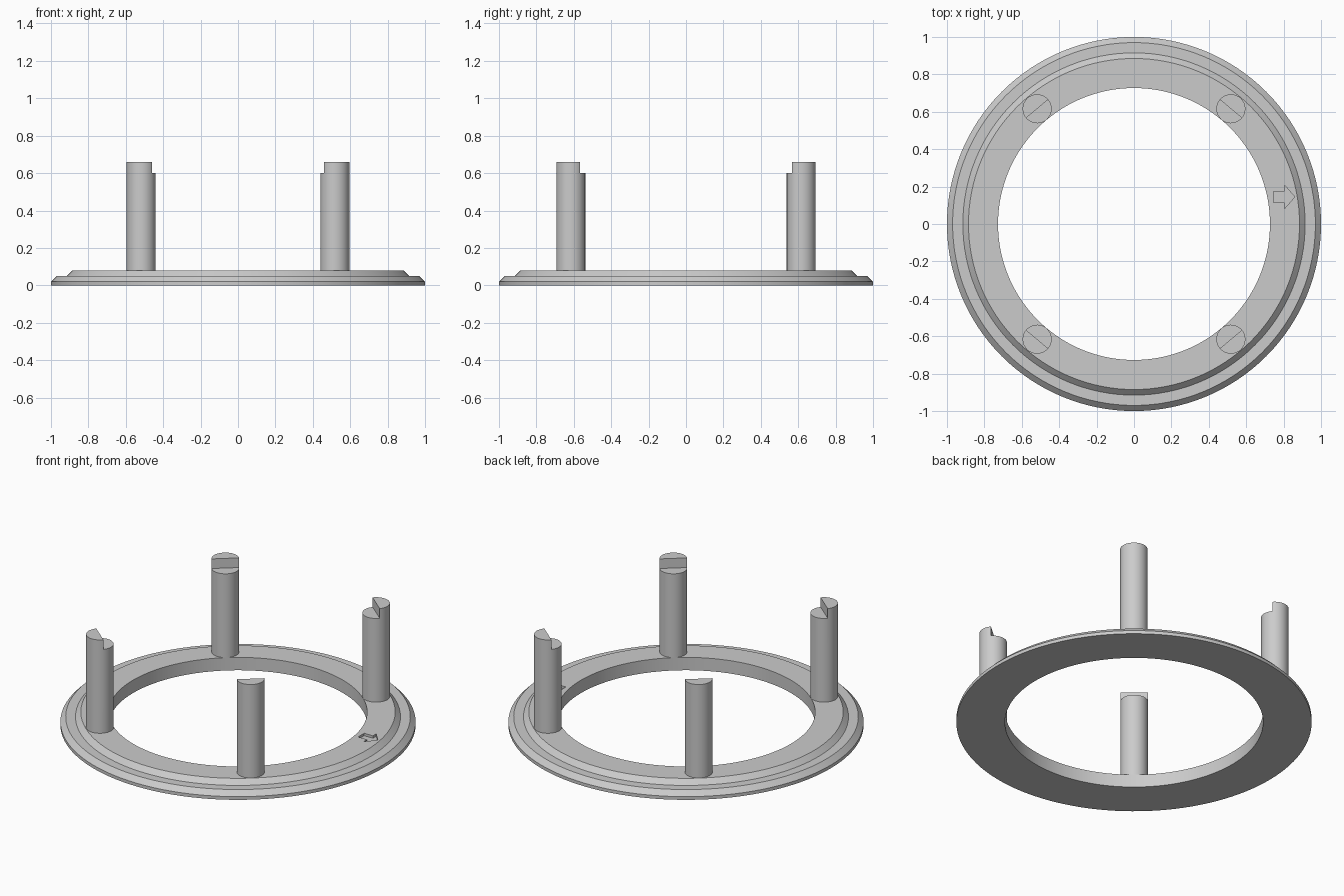
import bpy, bmesh, math
from mathutils import Matrix, Vector

cube = bpy.data.objects.get("Cube")
if cube:
    bpy.data.objects.remove(cube, do_unlink=True)

grey = bpy.data.materials.new("plain grey")
grey.use_nodes = True
colour = (0.6, 0.6, 0.6, 1)
grey.diffuse_color = colour
grey.node_tree.nodes["Principled BSDF"].inputs["Base Color"].default_value = colour


def make_object(name, bm):
    bmesh.ops.recalc_face_normals(bm, faces=bm.faces)
    mesh = bpy.data.meshes.new(name)
    bm.to_mesh(mesh)
    bm.free()
    mesh.materials.append(grey)
    obj = bpy.data.objects.new(name, mesh)
    bpy.context.collection.objects.link(obj)
    return obj


def select_only(obj):
    bpy.ops.object.select_all(action='DESELECT')
    obj.select_set(True)
    bpy.context.view_layer.objects.active = obj


def smooth(obj):
    select_only(obj)
    bpy.ops.object.shade_smooth_by_angle(angle=math.radians(20))


def lathe(name, profile, steps):
    """Turn a closed (radius, height) profile around z."""
    bm = bmesh.new()
    rings = []
    for i in range(steps):
        a = math.tau * i / steps
        rings.append([bm.verts.new((r * math.cos(a), r * math.sin(a), z)) for r, z in profile])
    n = len(profile)
    for i in range(steps):
        a, b = rings[i], rings[(i + 1) % steps]
        for j in range(n):
            k = (j + 1) % n
            bm.faces.new((a[j], b[j], b[k], a[k]))
    return make_object(name, bm)


def prism(bm, outline, z0, z1):
    """Extrude a flat outline from z0 to z1."""
    face = bm.faces.new([bm.verts.new((x, y, z0)) for x, y in outline])
    new = bmesh.ops.extrude_face_region(bm, geom=[face])["geom"]
    verts = [g for g in new if isinstance(g, bmesh.types.BMVert)]
    bmesh.ops.translate(bm, verts=verts, vec=(0, 0, z1 - z0))


# Stepped flange ring
TOP = 0.08
ring = lathe("flange_ring", [(0.727, 0), (1, 0), (1, 0.02), (0.97, 0.05),
                             (0.915, 0.05), (0.885, TOP), (0.727, TOP)], 128)

# Shallow arrow engraved in the ring, pointing outward
half = [(-0.06, 0.03), (0.0, 0.03), (0.0, 0.062)]
arrow = half + [(0.055, 0)] + [(x, -y) for x, y in reversed(half)]
bm = bmesh.new()
prism(bm, [(0.805 + x, 0.145 + y) for x, y in arrow], TOP - 0.015, TOP + 0.05)
cutter = make_object("arrow_cutter", bm)
cutter.hide_render = True
cut = ring.modifiers.new("arrow_recess", 'BOOLEAN')
cut.operation = 'DIFFERENCE'
cut.solver = 'EXACT'
cut.object = cutter
select_only(ring)
bpy.ops.object.modifier_apply(modifier=cut.name)
bpy.data.objects.remove(cutter, do_unlink=True)
smooth(ring)


# Posts: round, with the inner half stepped down at the tip
def post(name, x, y, radius=0.0775, segments=48, shoulder=0.6, tip=0.66):
    bm = bmesh.new()
    rim = [(radius * math.cos(math.tau * i / segments),
            radius * math.sin(math.tau * i / segments)) for i in range(segments)]
    lower = [bm.verts.new((px, py, TOP)) for px, py in rim]
    upper = [bm.verts.new((px, py, shoulder)) for px, py in rim]
    q = segments // 4
    outer = [i % segments for i in range(-q, q + 1)]
    inner = [i % segments for i in range(q, segments - q + 1)]
    raised = [bm.verts.new((*rim[i], tip)) for i in outer]
    bm.faces.new(lower)
    for i in range(segments):
        k = (i + 1) % segments
        bm.faces.new((lower[i], lower[k], upper[k], upper[i]))
    for j in range(len(outer) - 1):
        bm.faces.new((upper[outer[j]], upper[outer[j + 1]], raised[j + 1], raised[j]))
    bm.faces.new([upper[i] for i in inner])
    bm.faces.new(raised)
    bm.faces.new((upper[outer[0]], raised[0], raised[-1], upper[outer[-1]]))
    turn = Matrix.Rotation(math.atan2(y, x), 4, 'Z')
    bm.transform(Matrix.Translation(Vector((x, y, 0))) @ turn)
    smooth(make_object(name, bm))


for side, sx in (("left", 1), ("right", -1)):
    for end, sy in (("front", -1), ("back", 1)):
        post(f"{end}_{side}_post", sx * 0.518, sy * 0.616)
